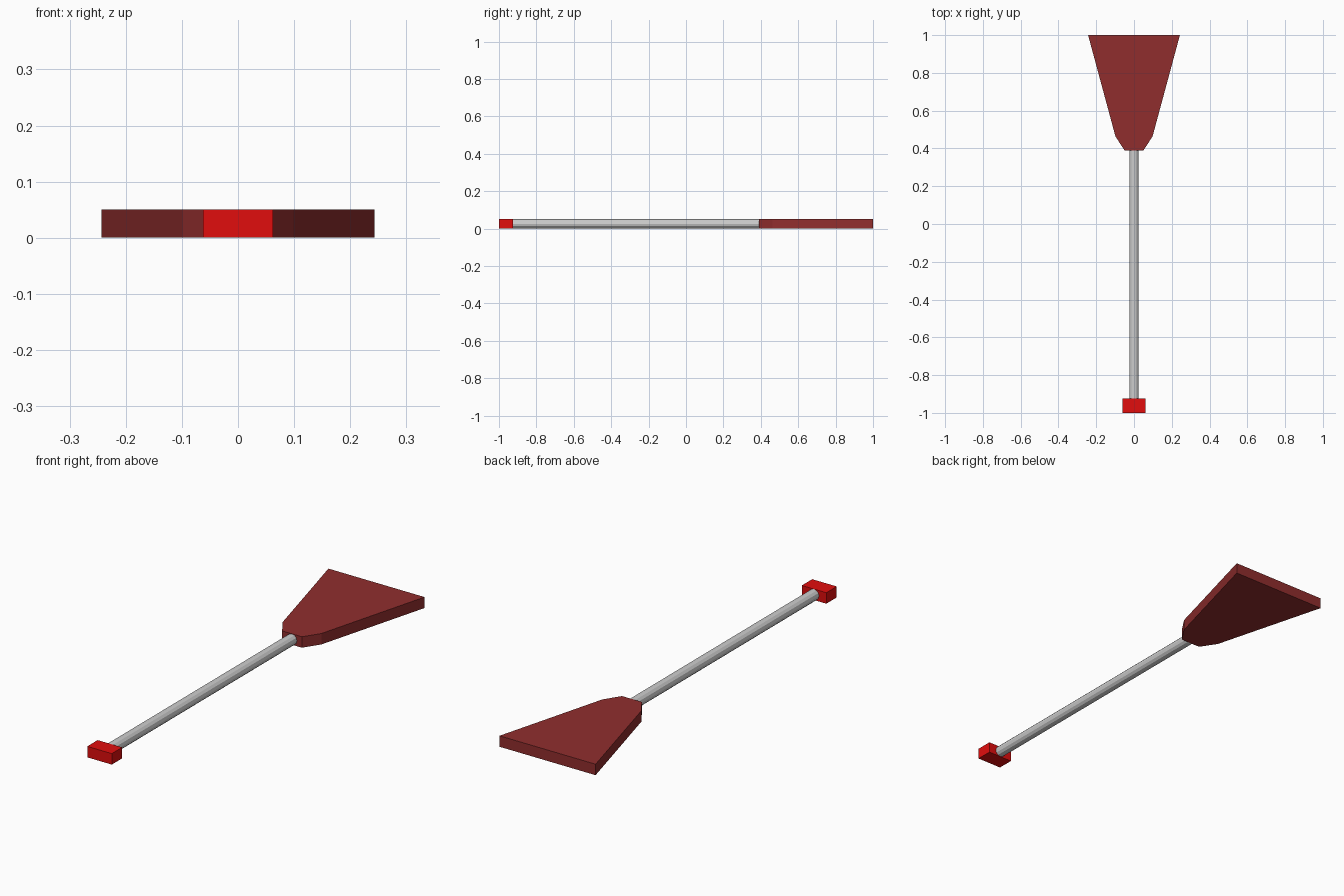
import bpy, bmesh, math

if "Cube" in bpy.data.objects:
    bpy.data.objects.remove(bpy.data.objects["Cube"])

HEIGHT = 0.05


def material(name, rgb):
    mat = bpy.data.materials.new(name)
    mat.diffuse_color = (*rgb, 1)
    mat.use_nodes = True
    mat.node_tree.nodes["Principled BSDF"].inputs["Base Color"].default_value = mat.diffuse_color
    return mat


def slab(name, half_profile, mat):
    """Flat plate from a right-hand outline mirrored across x = 0."""
    outline = half_profile + [(-x, y) for x, y in reversed(half_profile)]
    bm = bmesh.new()
    face = bm.faces.new([bm.verts.new((x, y, 0)) for x, y in outline])
    top = bmesh.ops.extrude_face_region(bm, geom=[face])["geom"]
    bmesh.ops.translate(bm, vec=(0, 0, HEIGHT),
                        verts=[v for v in top if isinstance(v, bmesh.types.BMVert)])
    bmesh.ops.recalc_face_normals(bm, faces=bm.faces)
    mesh = bpy.data.meshes.new(name)
    bm.to_mesh(mesh)
    bm.free()
    mesh.materials.append(mat)
    obj = bpy.data.objects.new(name, mesh)
    bpy.context.collection.objects.link(obj)
    return obj


# Flared paddle blade
slab("blade", [(0.05, 0.39), (0.098, 0.463), (0.243, 1.0)],
     material("dark_red", (0.28, 0.027, 0.027)))

# Cross grip at the front end
slab("grip", [(0.062, -1.0), (0.062, -0.925)],
     material("bright_red", (0.75, 0.004, 0.004)))

# Round shaft joining grip and blade
y0, y1 = -0.925, 0.39
bpy.ops.mesh.primitive_cylinder_add(
    vertices=12, radius=HEIGHT / 2, depth=y1 - y0,
    location=(0, (y0 + y1) / 2, HEIGHT / 2), rotation=(math.pi / 2, 0, 0))
bpy.context.object.name = "shaft"
